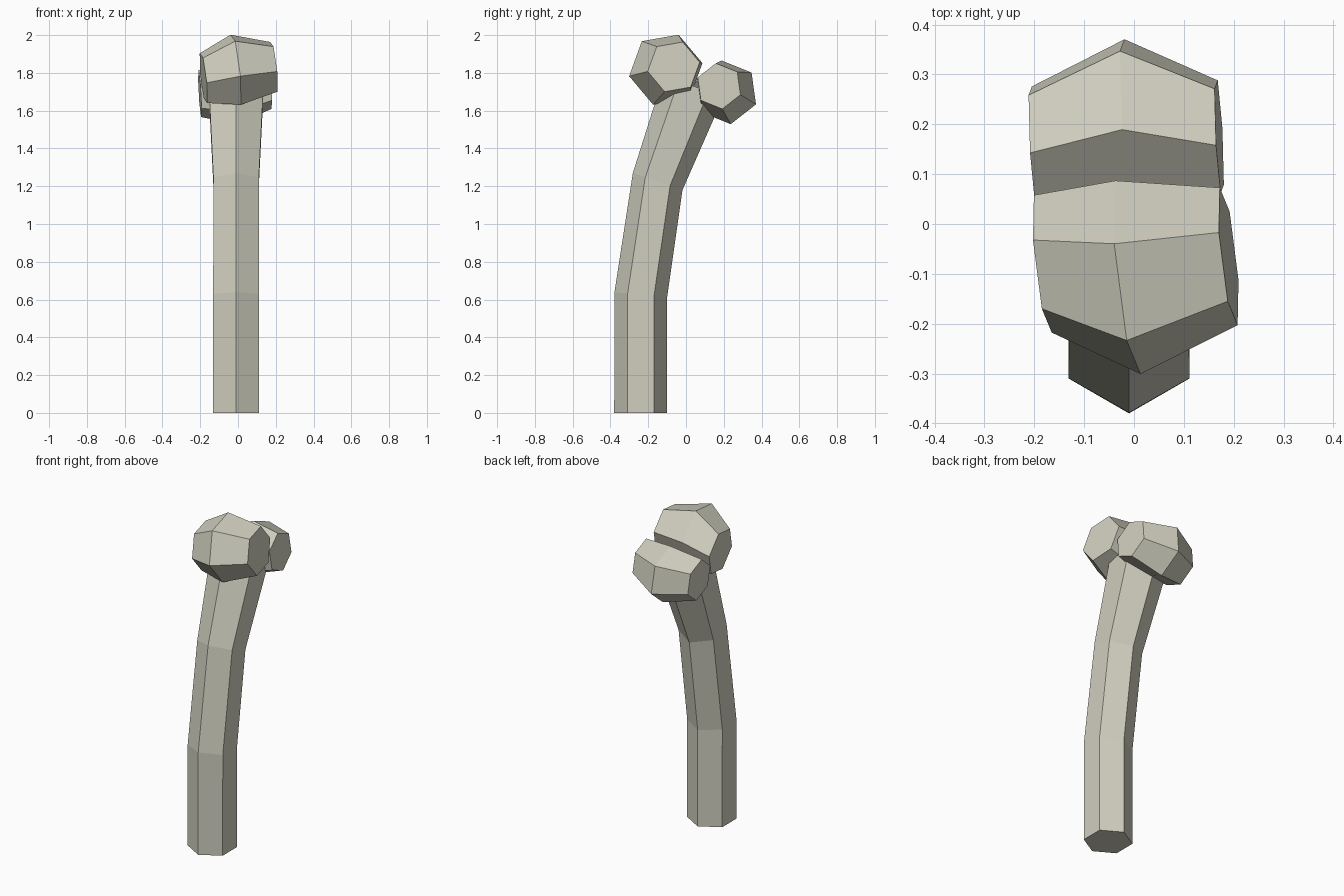
import bpy, bmesh
from math import sin, cos, tan, radians

old = bpy.data.objects.get("Cube")
if old:
    bpy.data.objects.remove(old, do_unlink=True)

bone = bpy.data.materials.new("bone_ivory")
bone.use_nodes = True
colour = (0.63, 0.62, 0.52, 1)
bone.diffuse_color = colour
bone.node_tree.nodes["Principled BSDF"].inputs["Base Color"].default_value = colour


def loft(name, rings):
    """Flat-shaded solid through six-sided rings, closed at both ends."""
    bm = bmesh.new()
    loops = [[bm.verts.new(p) for p in ring] for ring in rings]
    for a, b in zip(loops, loops[1:]):
        for i in range(6):
            j = (i + 1) % 6
            bm.faces.new((a[i], a[j], b[j], b[i]))
    bm.faces.new(loops[0])
    bm.faces.new(loops[-1])
    bmesh.ops.recalc_face_normals(bm, faces=bm.faces)
    mesh = bpy.data.meshes.new(name)
    bm.to_mesh(mesh)
    bm.free()
    mesh.materials.append(bone)
    obj = bpy.data.objects.new(name, mesh)
    bpy.context.collection.objects.link(obj)


def shaft_ring(y, z, radius, tilt):
    """Hexagon across the shaft, leaning back by tilt degrees."""
    t = radians(tilt)
    ring = []
    for i in range(6):
        a = radians(60 * i + 90)
        s = radius * sin(a)
        ring.append((-0.01 + radius * cos(a), y + s * cos(t), z - s * sin(t)))
    return ring


def knob_ring(centre, radius, start, lean_y, lean_z):
    """Hexagon facing sideways, with its plane leaning in y and z."""
    x, y, z = centre
    ring = []
    for i in range(6):
        a = radians(start + 60 * i)
        dy, dz = radius * cos(a), radius * sin(a)
        ring.append((x - lean_y * dy - lean_z * dz, y + dy, z + dz))
    return ring


# Bent shaft, flaring towards the top
loft("shaft", [shaft_ring(-0.24, 0, 0.14, 0),
               shaft_ring(-0.24, 0.62, 0.14, 8),
               shaft_ring(-0.15, 1.225, 0.139, 19),
               shaft_ring(0.04, 1.73, 0.168, 20)])

# Front knob of the joint
loft("front_knob", [knob_ring((-0.183, -0.08, 1.772), 0.14, 10, 0.11, 0.11),
                    knob_ring((-0.012, -0.107, 1.817), 0.197, 10, 0.11, 0.11),
                    knob_ring((0.19, -0.065, 1.832), 0.14, 10, 0.11, 0.11)])

# Smaller rear knob
loft("rear_knob", [knob_ring((-0.202, 0.16, 1.69), 0.125, 38, 0.05, 0.06),
                   knob_ring((-0.015, 0.213, 1.697), 0.17, 38, 0.05, 0.06),
                   knob_ring((0.171, 0.175, 1.73), 0.122, 38, 0.05, 0.06)])
